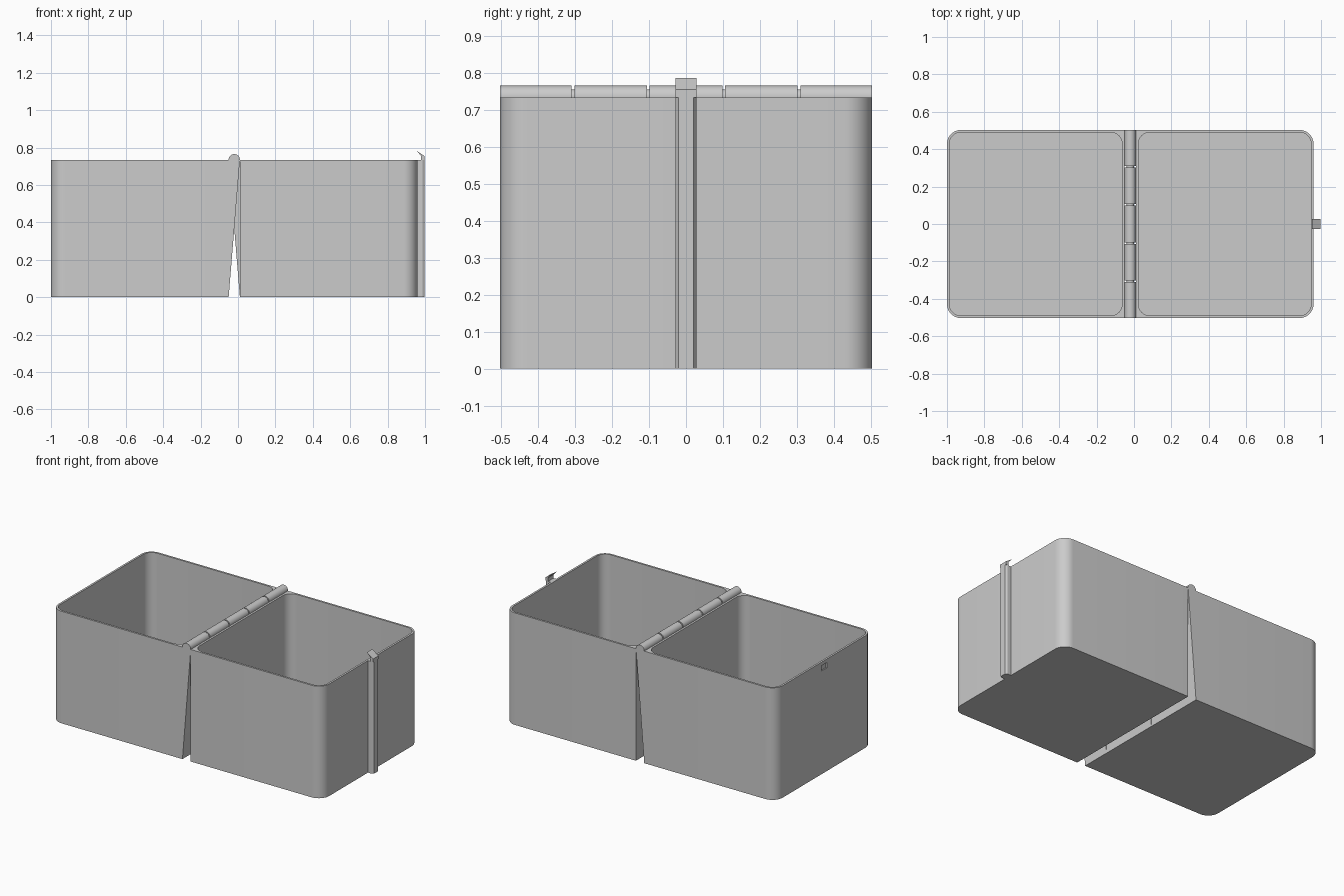
import bpy, bmesh, math
from mathutils import Vector

cube = bpy.data.objects.get("Cube")
if cube:
    bpy.data.objects.remove(cube, do_unlink=True)

HINGE_X = -0.02      # hinge line, also the mirror plane of both halves
GAP = 0.03           # hinge line to each back wall
REACH = 0.98         # hinge line to each outer wall
DEPTH = 0.503        # half depth
RIM = 0.733
WALL = 0.013
CORNER = 0.075

grey = bpy.data.materials.new("plain_grey")
grey.use_nodes = True
grey.diffuse_color = (0.6, 0.6, 0.6, 1)
grey.node_tree.nodes["Principled BSDF"].inputs["Base Color"].default_value = (0.6, 0.6, 0.6, 1)


def prism(name, points, offset):
    """Closed outline swept along an offset vector."""
    bm = bmesh.new()
    face = bm.faces.new([bm.verts.new(p) for p in points])
    swept = bmesh.ops.extrude_face_region(bm, geom=[face])["geom"]
    bmesh.ops.translate(bm, vec=Vector(offset),
                        verts=[g for g in swept if isinstance(g, bmesh.types.BMVert)])
    bmesh.ops.recalc_face_normals(bm, faces=bm.faces)
    mesh = bpy.data.meshes.new(name)
    bm.to_mesh(mesh)
    bm.free()
    mesh.materials.append(grey)
    obj = bpy.data.objects.new(name, mesh)
    bpy.context.collection.objects.link(obj)
    return obj


def select(obj):
    bpy.ops.object.select_all(action='DESELECT')
    obj.select_set(True)
    bpy.context.view_layer.objects.active = obj


def smooth(obj):
    select(obj)
    bpy.ops.object.shade_smooth_by_angle(angle=math.radians(30))


def cut(obj, cutter):
    mod = obj.modifiers.new("cut", 'BOOLEAN')
    mod.operation = 'DIFFERENCE'
    mod.solver = 'EXACT'
    mod.object = cutter
    select(obj)
    bpy.ops.object.modifier_apply(modifier=mod.name)
    bpy.data.objects.remove(cutter, do_unlink=True)


def outline(side, near, far, half, r_near, r_far, z, steps=10):
    """Rounded rectangle measured outward from the hinge line."""
    corners = [(far, half, r_far, 0), (near, half, r_near, 90),
               (near, -half, r_near, 180), (far, -half, r_far, 270)]
    pts = []
    for u, y, r, start in corners:
        cu = u - r if u == far else u + r
        cy = y - math.copysign(r, y)
        for i in range(steps + 1 if r else 1):
            a = math.radians(start + 90 * i / steps)
            pts.append((HINGE_X + side * (cu + r * math.cos(a)), cy + r * math.sin(a), z))
    return pts


def bin_half(name, side):
    body = prism(name, outline(side, GAP, REACH, DEPTH, 0, CORNER, 0), (0, 0, RIM))
    r = CORNER - WALL
    cavity = prism("cavity_cutter",
                   outline(side, GAP + WALL, REACH - WALL, DEPTH - WALL, r, r, WALL), (0, 0, 1))
    cut(body, cavity)
    return body


# Two open halves, rounded on their outer corners
left_bin = bin_half("left_bin", 1)
right_bin = bin_half("right_bin", -1)

# Shallow catch recess in the outer wall opposite the latch
x = HINGE_X - REACH
recess = prism("recess_cutter", [(x - 0.02, -0.028, 0.675), (x - 0.02, 0.028, 0.675),
                                 (x - 0.02, 0.028, 0.71), (x - 0.02, -0.028, 0.71)],
               (0.028, 0, 0))
cut(right_bin, recess)
for b in (left_bin, right_bin):
    smooth(b)

# Hinge knuckles with tapering gussets, alternating between the halves
edges = [-DEPTH, -0.305, -0.102, 0.102, 0.305, DEPTH]
for k in range(5):
    side = 1 if k % 2 else -1
    y0 = edges[k] + (0.004 if k else 0)
    y1 = edges[k + 1] - (0.004 if k < 4 else 0)
    pts = [(HINGE_X + side * GAP, y0, 0)]
    for i in range(19):
        a = math.radians(185 - 185 * i / 18)
        pts.append((HINGE_X + side * GAP * math.cos(a), y0, RIM + 0.002 + GAP * math.sin(a)))
    smooth(prism(f"hinge_knuckle_{k + 1}", pts, (0, y1 - y0, 0)))

# Hinge pin showing in the gaps
pin = [(HINGE_X + 0.02 * math.cos(math.tau * i / 24), -0.45,
        RIM + 0.002 + 0.02 * math.sin(math.tau * i / 24)) for i in range(24)]
smooth(prism("hinge_pin", pin, (0, 0.9, 0)))

# Latch strip with chamfered outer corners
x0, x1 = HINGE_X + REACH, 0.998
prism("latch_strip", [(x0, -0.028, 0), (x1 - 0.012, -0.028, 0), (x1, -0.02, 0),
                      (x1, 0.02, 0), (x1 - 0.012, 0.028, 0), (x0, 0.028, 0)],
      (0, 0, RIM))

# Latch hook with a barb leaning inward above the rim
hook = [(0.978, RIM), (x1, RIM), (x1, 0.754), (0.952, 0.785), (0.978, 0.757)]
prism("latch_hook", [(px, -0.028, pz) for px, pz in hook], (0, 0.056, 0))
